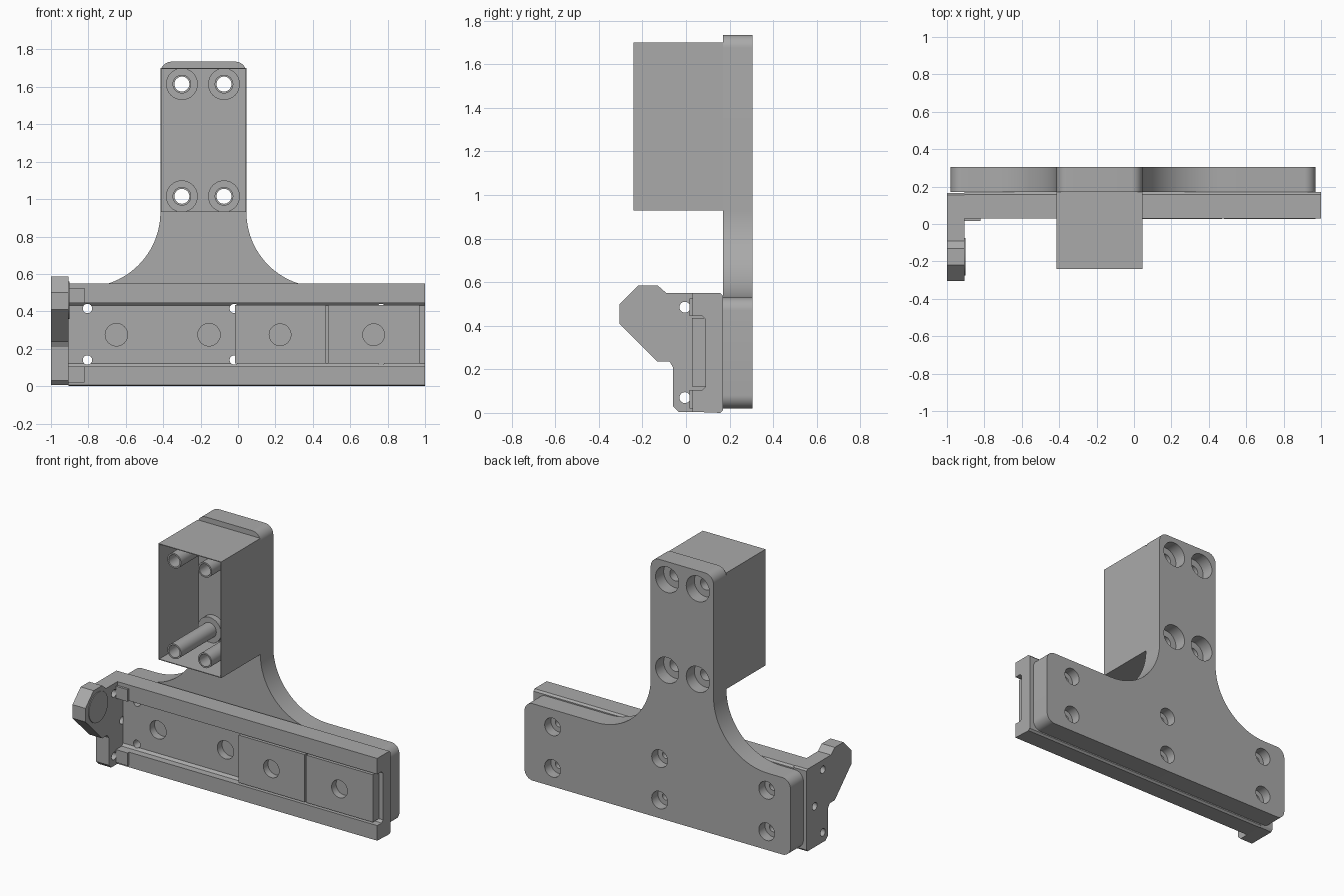
import bpy, bmesh, math
from mathutils import Vector

cube = bpy.data.objects.get("Cube")
if cube:
    bpy.data.objects.remove(cube, do_unlink=True)

grey = bpy.data.materials.new("machined_grey")
grey.use_nodes = True
colour = (0.4, 0.4, 0.4, 1)
grey.diffuse_color = colour
grey.node_tree.nodes["Principled BSDF"].inputs["Base Color"].default_value = colour
parts = []


def add_prism(bm, pts, axis, lo, hi):
    """Extrude a 2D outline along x (points are y,z) or y (points are x,z)."""
    place = (lambda p, a: (a, p[0], p[1])) if axis == "x" else (lambda p, a: (p[0], a, p[1]))
    ends = [[bm.verts.new(place(p, a)) for p in pts] for a in (lo, hi)]
    bm.faces.new(ends[0])
    bm.faces.new(ends[1][::-1])
    n = len(pts)
    for i in range(n):
        j = (i + 1) % n
        bm.faces.new((ends[0][j], ends[0][i], ends[1][i], ends[1][j]))


def finish(name, bm):
    bmesh.ops.recalc_face_normals(bm, faces=bm.faces)
    mesh = bpy.data.meshes.new(name)
    bm.to_mesh(mesh)
    bm.free()
    mesh.materials.append(grey)
    obj = bpy.data.objects.new(name, mesh)
    bpy.context.collection.objects.link(obj)
    return obj


def prism(name, pts, axis, lo, hi):
    bm = bmesh.new()
    add_prism(bm, pts, axis, lo, hi)
    obj = finish(name, bm)
    parts.append(obj)
    return obj


def arc(cx, cz, r, start, end, steps=10):
    angles = [math.radians(start + (end - start) * i / steps) for i in range(steps + 1)]
    return [(cx + r * math.cos(a), cz + r * math.sin(a)) for a in angles]


def circle(c, r, n=32):
    return arc(c[0], c[1], r, 0, 360, n)[:-1]


def rect(a0, a1, b0, b1):
    return [(a0, b0), (a1, b0), (a1, b1), (a0, b1)]


def drill(obj, centres, r, axis, lo, hi):
    """Cut round holes and discard the cutter."""
    bm = bmesh.new()
    for c in centres:
        add_prism(bm, circle(c, r), axis, lo, hi)
    cutter = finish("drill_cutter", bm)
    cutter.hide_render = True
    mod = obj.modifiers.new("holes", "BOOLEAN")
    mod.operation, mod.object, mod.solver = "DIFFERENCE", cutter, "EXACT"
    deps = bpy.context.evaluated_depsgraph_get()
    mesh = bpy.data.meshes.new_from_object(obj.evaluated_get(deps))
    obj.modifiers.clear()
    obj.data = mesh
    bpy.data.objects.remove(cutter, do_unlink=True)


# Back plate: wide foot, filleted neck
L, R, NL, NR = -0.98, 0.97, -0.415, 0.045
foot, top, c, f = 0.53, 1.735, 0.06, 0.4
outline = (arc(L + c, 0.02 + c, c, 180, 270) + arc(R - c, 0.02 + c, c, 270, 360)
           + arc(R - c, foot - c, c, 0, 90)
           + arc(NR + f, foot + f, f, 270, 180, 24)
           + arc(NR - c, top - c, c, 0, 90) + arc(NL + c, top - c, c, 90, 180)
           + arc(NL - f, foot + f, f, 0, -90, 24)
           + arc(L + c, foot - c, c, 90, 180))
plate = prism("back_plate", outline, "y", 0.17, 0.305)
neck_holes = [(x, z) for x in (-0.3, -0.075) for z in (1.015, 1.615)]
foot_holes = [(x, z) for x in (-0.805, -0.02, 0.765) for z in (0.14, 0.415)]
drill(plate, neck_holes, 0.04, "y", 0.1, 0.4)
drill(plate, neck_holes, 0.085, "y", 0.22, 0.4)
drill(plate, foot_holes, 0.025, "y", 0.1, 0.4)
drill(plate, foot_holes, 0.058, "y", 0.24, 0.4)

# Open-fronted thin box on the neck
t, z0, z1, front = 0.005, 0.93, 1.70, -0.24
for name, r in (("box_floor", rect(NL, NR, z0, z0 + t)), ("box_roof", rect(NL, NR, z1 - t, z1)),
                ("box_right_wall", rect(NL, NL + t, z0 + t, z1 - t)),
                ("box_left_wall", rect(NR - t, NR, z0 + t, z1 - t))):
    prism(name, r, "y", front, 0.17)

# Spacer tubes and their base collars
for h in neck_holes:
    tube = prism("spacer_tube", circle(h, 0.05), "y", front, 0.17)
    drill(tube, [h], 0.04, "y", -0.4, 0.4)
    collar = prism("tube_collar", circle(h, 0.085), "y", 0.13, 0.17)
    drill(collar, [h], 0.05, "y", -0.4, 0.4)

# Channel rail
e = 0.012
rail = prism("channel_rail", [
    (0.03, 0.005), (0.17 - e, 0.0), (0.17, e), (0.17, 0.55 - e), (0.17 - e, 0.55), (0.03, 0.55),
    (0.03, 0.445), (0.075, 0.445), (0.09, 0.43), (0.09, 0.12), (0.075, 0.105), (0.03, 0.105)],
    "x", -0.905, 1.0)
drill(rail, foot_holes, 0.025, "y", -0.1, 0.4)
drill(rail, [(-0.65, 0.275), (-0.155, 0.275)], 0.06, "y", 0.0, 0.14)

# Slider blocks in the channel
for x0, x1, hx in ((-0.015, 0.47, 0.225), (0.48, 0.97, 0.725)):
    slider = prism("slider_block", rect(x0, x1, 0.12, 0.435), "y", 0.027, 0.09)
    drill(slider, [(hx, 0.275)], 0.058, "y", -0.1, 0.075)

# End block with its angled arm
end = prism("end_block", [
    (-0.035, 0.005), (0.155, 0.005), (0.165, 0.02), (0.165, 0.54), (0.155, 0.55), (-0.09, 0.55),
    (-0.13, 0.585), (-0.22, 0.585), (-0.305, 0.5), (-0.305, 0.41), (-0.13, 0.235),
    (-0.075, 0.235), (-0.06, 0.21), (-0.06, 0.03)], "x", -1.0, -0.905)
drill(end, [(-0.005, 0.07), (-0.005, 0.485), (0.08, 0.275)], 0.025, "x", -1.1, -0.8)
prism("arm_disc", circle((-0.175, 0.46), 0.1), "x", -0.905, -0.9)

# Locating tabs that overlap the rail lips
for a, b in ((0.02, 0.105), (0.445, 0.525)):
    prism("locating_tab", rect(-0.905, -0.82, a, b), "y", 0.015, 0.03)

# Smooth the round surfaces, keep edges sharp
bpy.ops.object.select_all(action="DESELECT")
for obj in parts:
    obj.select_set(True)
bpy.context.view_layer.objects.active = plate
bpy.ops.object.shade_smooth_by_angle(angle=math.radians(30))
